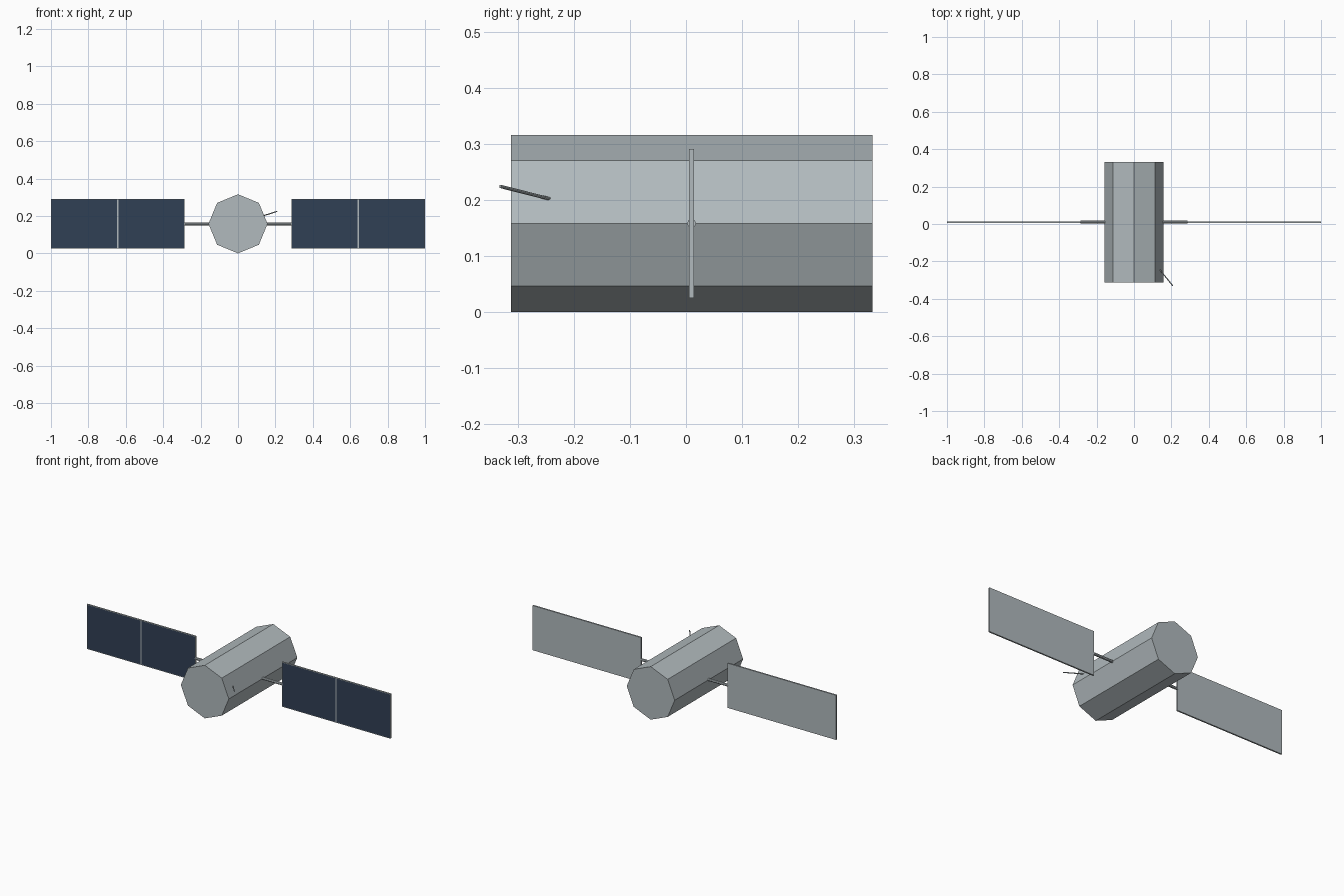
import bpy, bmesh, math
from mathutils import Vector

default = bpy.data.objects.get("Cube")
if default:
    bpy.data.objects.remove(default, do_unlink=True)


def material(name, rgb):
    m = bpy.data.materials.new(name)
    m.use_nodes = True
    color = (*rgb, 1)
    m.diffuse_color = color
    m.node_tree.nodes["Principled BSDF"].inputs["Base Color"].default_value = color
    return m


GREY = material("satellite grey", (0.44, 0.49, 0.51))
BLUE = material("solar cell blue", (0.030, 0.050, 0.090))

MID_Y = 0.01      # depth of the panel plane
AXIS_Z = 0.158    # height of the body axis


def add_object(name, bm, *mats):
    bmesh.ops.recalc_face_normals(bm, faces=bm.faces)
    mesh = bpy.data.meshes.new(name)
    bm.to_mesh(mesh)
    bm.free()
    for m in mats:
        mesh.materials.append(m)
    obj = bpy.data.objects.new(name, mesh)
    bpy.context.collection.objects.link(obj)
    return obj


def rod(name, start, end, radius, sides=8):
    """Flat-sided cylinder between two points."""
    start, end = Vector(start), Vector(end)
    axis = end - start
    bm = bmesh.new()
    bmesh.ops.create_cone(bm, cap_ends=True, segments=sides, radius1=radius,
                          radius2=radius, depth=axis.length)
    obj = add_object(name, bm, GREY)
    obj.location = (start + end) / 2
    obj.rotation_mode = 'QUATERNION'
    obj.rotation_quaternion = axis.to_track_quat('Z', 'Y')
    return obj


def solar_panel(name, side):
    """Thin box whose front is split in two cells, each inset in a frame."""
    inner, outer, height, depth = 0.285, 1.0, 0.266, 0.009
    bm = bmesh.new()
    bmesh.ops.create_cube(bm, size=1)
    for v in bm.verts:
        v.co = Vector((v.co.x * (outer - inner), v.co.y * depth, v.co.z * height))
    # Split at mid span, then frame the two front faces
    bmesh.ops.bisect_plane(bm, geom=bm.verts[:] + bm.edges[:] + bm.faces[:],
                           plane_co=(0, 0, 0), plane_no=(1, 0, 0))
    bm.normal_update()
    cells = [f for f in bm.faces if f.normal.y < -0.9]
    bmesh.ops.inset_individual(bm, faces=cells, thickness=0.005)
    for f in cells:
        f.material_index = 1
    obj = add_object(name, bm, GREY, BLUE)
    obj.location = (side * (inner + outer) / 2, MID_Y, AXIS_Z)


# Octagonal body along y
rod("body", (0, -0.312, AXIS_Z), (0, 0.332, AXIS_Z), 0.158)

# Solar wings and their struts
for label, side in (("left", 1), ("right", -1)):
    solar_panel(label + "_solar_panel", side)
    rod(label + "_strut", (side * 0.13, MID_Y, AXIS_Z),
        (side * 0.287, MID_Y, AXIS_Z), 0.008)

# Small antenna rod on the left flank
rod("antenna", (0.125, -0.228, 0.198), (0.208, -0.331, 0.224), 0.003)
